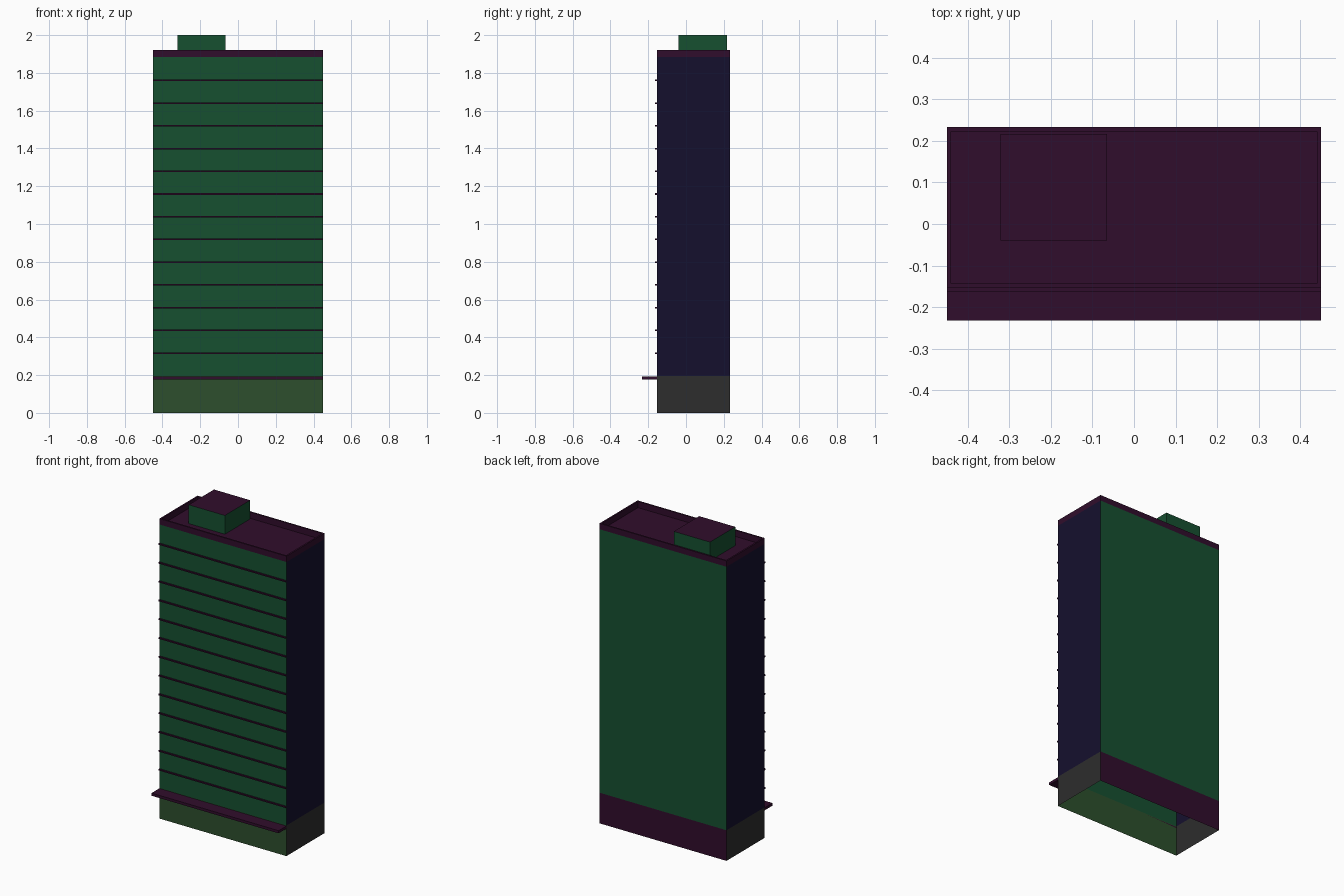
import bpy, bmesh

if "Cube" in bpy.data.objects:
    bpy.data.objects.remove(bpy.data.objects["Cube"])


def colour(name, rgb):
    m = bpy.data.materials.new(name)
    m.diffuse_color = (*rgb, 1)
    m.use_nodes = True
    m.node_tree.nodes["Principled BSDF"].inputs["Base Color"].default_value = m.diffuse_color
    return m


GREEN = colour("facade_green", (0.008, 0.08, 0.03))
NAVY = colour("side_navy", (0.0075, 0.005, 0.027))
PURPLE = colour("trim_purple", (0.03, 0.004, 0.025))
SHOP = colour("ground_front_green", (0.026, 0.078, 0.026))
GREY = colour("ground_side_grey", (0.026, 0.026, 0.026))


def finish(name, bm, mats):
    me = bpy.data.meshes.new(name)
    bm.to_mesh(me)
    bm.free()
    for m in mats:
        me.materials.append(m)
    ob = bpy.data.objects.new(name, me)
    bpy.context.collection.objects.link(ob)
    return ob


def rings(name, levels, mats, cap=None):
    """Stack of rectangles (x0, x1, y0, y1, z); mats = front, right, back, left."""
    bm = bmesh.new()
    loops = [[bm.verts.new(p) for p in ((x0, y0, z), (x1, y0, z), (x1, y1, z), (x0, y1, z))]
             for x0, x1, y0, y1, z in levels]
    for lo, hi in zip(loops, loops[1:]):
        for i in range(4):
            j = (i + 1) % 4
            bm.faces.new((lo[i], lo[j], hi[j], hi[i])).material_index = i
    if cap:
        bm.faces.new(loops[-1]).material_index = 4
        mats = list(mats) + [cap]
    return finish(name, bm, mats)


def box(name, x0, x1, y0, y1, z0, z1, mat):
    bm = bmesh.new()
    bmesh.ops.create_cube(bm, size=1)
    for v in bm.verts:
        v.co = (x1 if v.co.x > 0 else x0, y1 if v.co.y > 0 else y0, z1 if v.co.z > 0 else z0)
    return finish(name, bm, [mat])


W, FRONT, BACK = 0.45, -0.153, 0.233
T = 0.01
outer = (-W, W, FRONT, BACK)
inner = (-W + T, W - T, FRONT + T, BACK - T)

# Open-bottomed ground floor and tower walls
rings("ground_floor", [(*outer, 0), (*outer, 0.196)], [SHOP, GREY, PURPLE, GREY])
rings("tower_walls", [(*outer, 0.196), (*outer, 1.883)], [GREEN, NAVY, GREEN, NAVY])

# Parapet with recessed roof
rings("parapet_roof", [(*outer, 1.883), (*outer, 1.92), (*inner, 1.92), (*inner, 1.88)],
      [PURPLE] * 4, cap=PURPLE)

# Rooftop plant room
plant = (-0.321, -0.065, -0.04, 0.216)
rings("plant_room", [(*plant, 1.88), (*plant, 2.0)], [GREEN] * 4, cap=PURPLE)

# Entrance canopy
box("canopy", -W, W, -0.232, FRONT, 0.176, 0.193, PURPLE)

# Thin ledges marking each storey on the front
for i in range(13):
    z = 0.316 + i * 0.1204
    box(f"storey_ledge_{i + 1}", -W, W, -0.163, FRONT, z - 0.004, z + 0.004, PURPLE)
